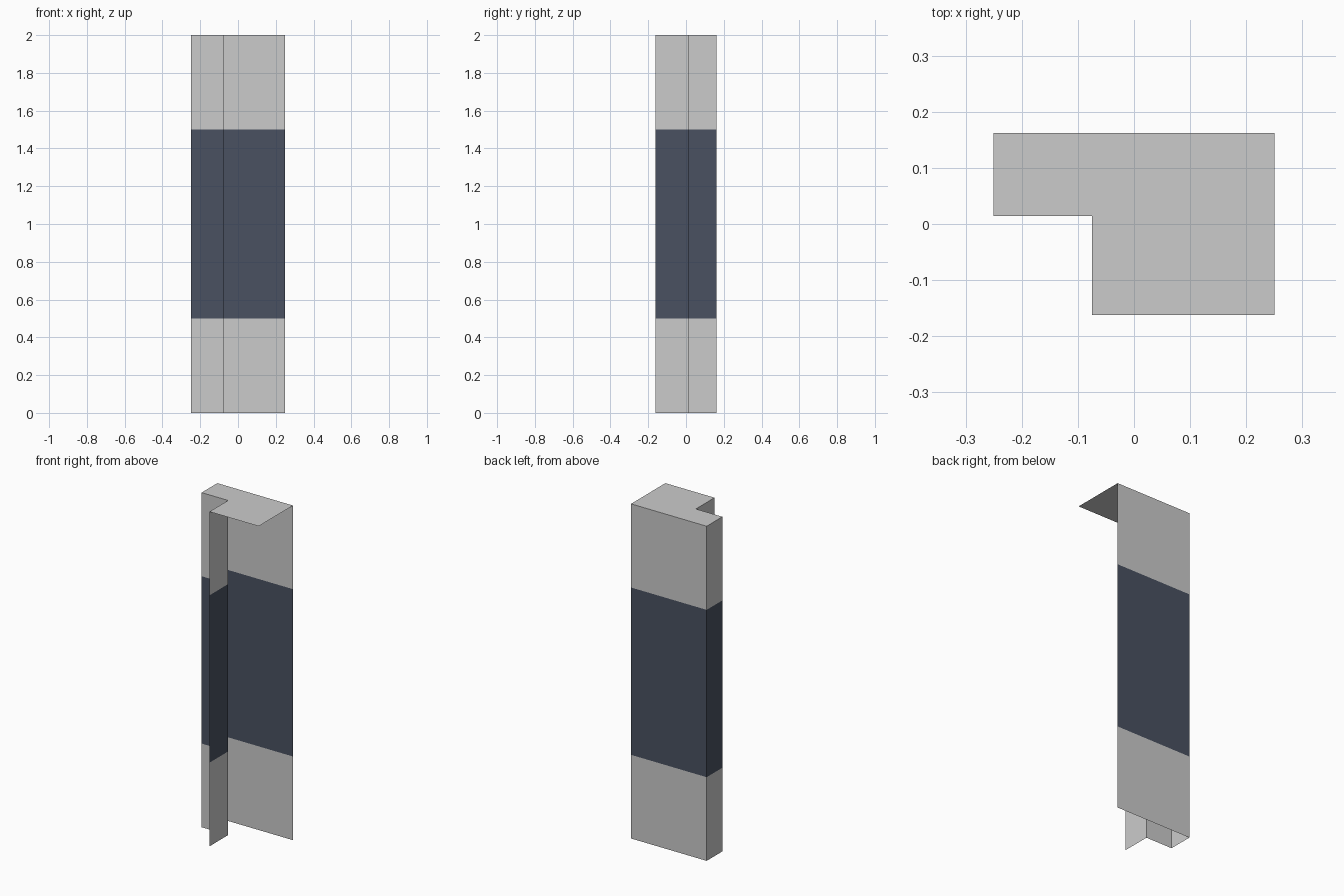
import bpy
import bmesh

if "Cube" in bpy.data.objects:
    bpy.data.objects.remove(bpy.data.objects["Cube"])

# Stepped wall path, open on the front and right sides
PATH = [(-0.075, -0.162), (-0.075, 0.014), (-0.25, 0.014), (-0.25, 0.162), (0.25, 0.162)]
CORNER = (0.25, -0.162)

dark = bpy.data.materials.new("dark_band")
dark.diffuse_color = (0.068, 0.083, 0.12, 1)
dark.use_nodes = True
dark.node_tree.nodes["Principled BSDF"].inputs["Base Color"].default_value = dark.diffuse_color


def finish(bm, name, material=None):
    mesh = bpy.data.meshes.new(name)
    bm.to_mesh(mesh)
    bm.free()
    if material:
        mesh.materials.append(material)
    obj = bpy.data.objects.new(name, mesh)
    bpy.context.collection.objects.link(obj)


def wall(name, z0, z1, material=None):
    bm = bmesh.new()
    low = [bm.verts.new((x, y, z0)) for x, y in PATH]
    high = [bm.verts.new((x, y, z1)) for x, y in PATH]
    for i in range(len(PATH) - 1):
        bm.faces.new((low[i + 1], low[i], high[i], high[i + 1]))
    finish(bm, name, material)


# Three stacked wall sections
wall("lower_wall", 0.0, 0.5)
wall("middle_band", 0.5, 1.5, dark)
wall("upper_wall", 1.5, 2.0)

# L-shaped top cap
bm = bmesh.new()
bm.faces.new([bm.verts.new((x, y, 2.0)) for x, y in reversed(PATH + [CORNER])])
finish(bm, "top_cap")
